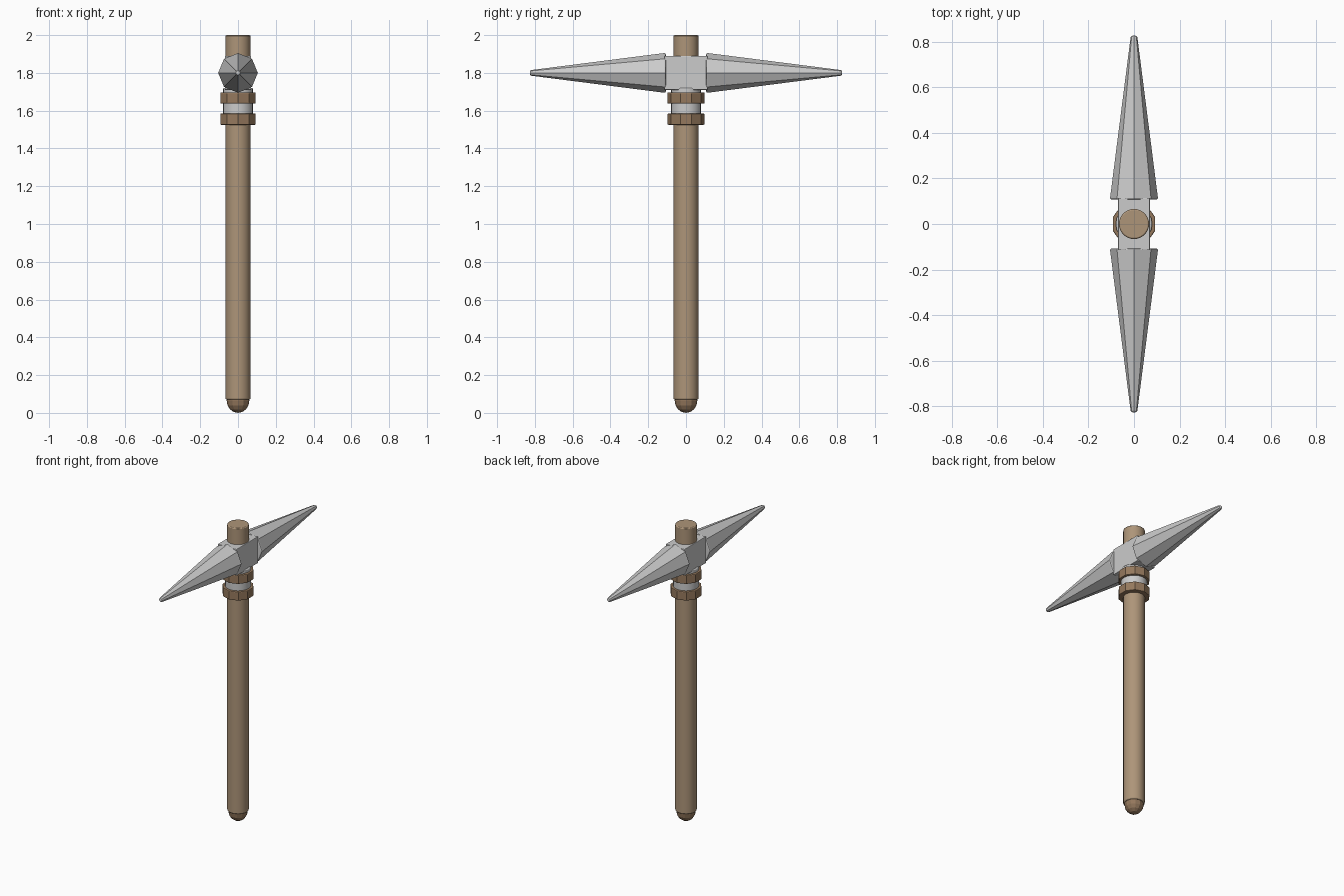
import bpy, bmesh
from math import radians
from mathutils import Matrix, Vector

if "Cube" in bpy.data.objects:
    bpy.data.objects.remove(bpy.data.objects["Cube"])


def material(name, color):
    m = bpy.data.materials.new(name)
    m.diffuse_color = (*color, 1)
    m.use_nodes = True
    m.node_tree.nodes["Principled BSDF"].inputs["Base Color"].default_value = m.diffuse_color
    return m


WOOD = material("wood", (0.42, 0.30, 0.19))
DARK_WOOD = material("dark_wood", (0.30, 0.19, 0.11))


def finish(name, bm, mat=None, bevel=0.0, segments=2, smooth=False):
    me = bpy.data.meshes.new(name)
    bm.to_mesh(me)
    bm.free()
    ob = bpy.data.objects.new(name, me)
    bpy.context.collection.objects.link(ob)
    if mat:
        me.materials.append(mat)
    if bevel:
        mod = ob.modifiers.new("bevel", "BEVEL")
        mod.width = bevel
        mod.segments = segments
        mod.limit_method = "ANGLE"
        mod.angle_limit = radians(60)
    if smooth:
        bpy.ops.object.select_all(action="DESELECT")
        ob.select_set(True)
        bpy.context.view_layer.objects.active = ob
        bpy.ops.object.shade_smooth_by_angle(angle=radians(35))
    return ob


def tube(name, z0, z1, radius, sides, **kw):
    bm = bmesh.new()
    bmesh.ops.create_cone(bm, cap_ends=True, segments=sides, radius1=radius, radius2=radius,
                          depth=z1 - z0, matrix=Matrix.Translation((0, 0, (z0 + z1) / 2)))
    return finish(name, bm, **kw)


# Handle shaft, with a faceted rounded butt
tube("handle", 0.07, 2.0, 0.066, 32, mat=WOOD, bevel=0.006, smooth=True)
bm = bmesh.new()
bmesh.ops.create_uvsphere(bm, u_segments=12, v_segments=8, radius=0.06,
                          matrix=Matrix.Translation((0, 0, 0.065)) @ Matrix.Diagonal((1, 1, 1.083, 1)))
finish("handle_butt", bm, mat=DARK_WOOD)

# Metal collar held between two ten-sided wooden rings
tube("collar", 1.54, 1.72, 0.08, 20, bevel=0.006, smooth=True)
for name, z0 in (("lower_ring", 1.525), ("upper_ring", 1.637)):
    tube(name, z0, z0 + 0.06, 0.098, 10, mat=DARK_WOOD, bevel=0.005)

# Central head block
bm = bmesh.new()
bmesh.ops.create_cube(bm, size=1, matrix=Matrix.Translation((0, 0, 1.80)) @
                      Matrix.Diagonal((0.14, 0.23, 0.18, 1)))
finish("head_block", bm, bevel=0.004)

# Eight-sided spikes, front and back
for name, side in (("front_spike", -1), ("back_spike", 1)):
    bm = bmesh.new()
    bmesh.ops.create_cone(bm, cap_ends=True, segments=8, radius1=0.106, radius2=0.014, depth=0.72,
                          matrix=Matrix.Translation(Vector((0, side * 0.467, 1.80))) @
                          Matrix.Rotation(radians(-90 * side), 4, "X"))
    finish(name, bm, bevel=0.008)
